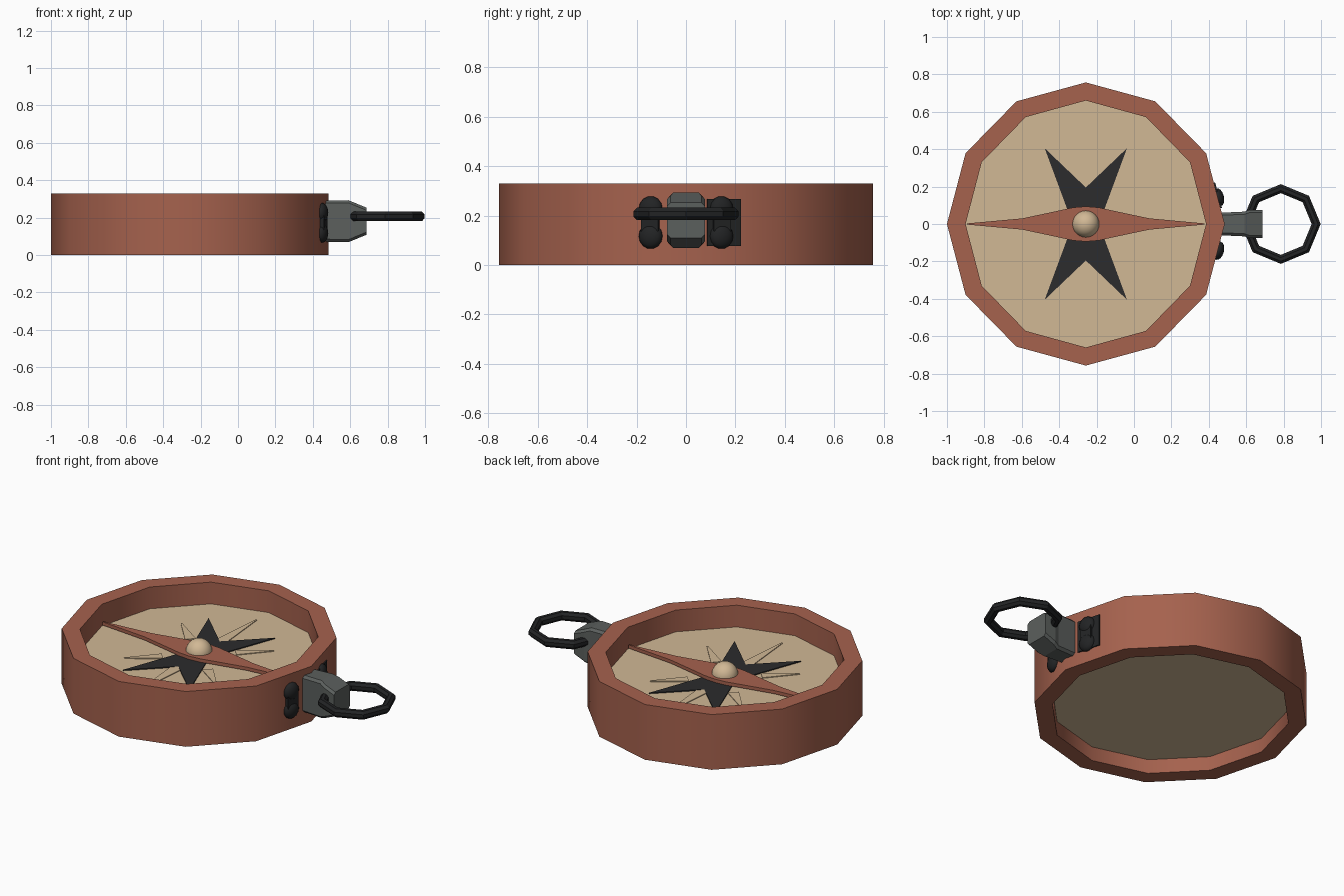
import bpy, bmesh, math
from mathutils import Matrix, Vector

if "Cube" in bpy.data.objects:
    bpy.data.objects.remove(bpy.data.objects["Cube"])

CX = -0.2575          # centre of the compass body


def material(name, rgb):
    m = bpy.data.materials.new(name)
    m.diffuse_color = (*rgb, 1)
    m.use_nodes = True
    m.node_tree.nodes["Principled BSDF"].inputs["Base Color"].default_value = m.diffuse_color
    return m


RED = material("red brown", (0.38, 0.122, 0.076))
TAN = material("parchment tan", (0.64, 0.48, 0.30))
BLACK = material("ink black", (0.025, 0.025, 0.026))
GREY = material("steel grey", (0.105, 0.115, 0.11))
DARK = material("dark iron", (0.016, 0.017, 0.018))


def finish(bm, name, mat, matrix=None, smooth=None):
    bmesh.ops.recalc_face_normals(bm, faces=bm.faces)
    if matrix:
        bm.transform(matrix)
    me = bpy.data.meshes.new(name)
    bm.to_mesh(me)
    bm.free()
    me.materials.append(mat)
    ob = bpy.data.objects.new(name, me)
    bpy.context.collection.objects.link(ob)
    if smooth:
        bpy.ops.object.select_all(action='DESELECT')
        ob.select_set(True)
        bpy.context.view_layer.objects.active = ob
        bpy.ops.object.shade_smooth_by_angle(angle=math.radians(smooth))
    return ob


def prism(name, pts, z0, z1, mat, matrix=None):
    """Extrude a 2D outline from z0 to z1."""
    bm = bmesh.new()
    f = bm.faces.new([bm.verts.new((x, y, z0)) for x, y in pts])
    ext = bmesh.ops.extrude_face_region(bm, geom=[f])
    for v in ext["geom"]:
        if isinstance(v, bmesh.types.BMVert):
            v.co.z = z1
    return finish(bm, name, mat, matrix)


def swept(name, rings, mat, smooth):
    """Join a closed cycle of point loops into a tube."""
    bm = bmesh.new()
    rows = [[bm.verts.new(p) for p in r] for r in rings]
    for a, b in zip(rows, rows[1:] + rows[:1]):
        for i in range(len(a)):
            j = (i + 1) % len(a)
            bm.faces.new((a[i], a[j], b[j], b[i]))
    return finish(bm, name, mat, smooth=smooth)


def ellipse(rx, ry, n=12):
    return [(rx * math.cos(math.tau * i / n), ry * math.sin(math.tau * i / n)) for i in range(n)]


body = Matrix.Translation((CX, 0, 0))

# Twelve-sided case, open in the middle
profile = [(0.7425, 0.757, 0), (0.7425, 0.757, 0.33), (0.643, 0.66, 0.33), (0.643, 0.66, 0)]
swept("case_ring", [[(CX + x, y, z) for x, y in ellipse(rx, ry)] for rx, ry, z in profile], RED, 31)

# Dial plate
prism("dial", ellipse(0.65, 0.667), 0.085, 0.2, TAN, body)

# Four-pointed black star
star = [(0.07, 0), (0.22, 0.405), (0, 0.195), (-0.22, 0.405),
        (-0.07, 0), (-0.22, -0.405), (0, -0.195), (0.22, -0.405)]
prism("black_star", star, 0.197, 0.206, BLACK, body)

# Slim tan spikes: north/south and the flat diagonals
for i, (x, y) in enumerate([(0, 0.54), (0, -0.54), (0.305, 0.27), (-0.305, 0.27),
                            (0.305, -0.27), (-0.305, -0.27)]):
    r, a = math.hypot(x, y), math.atan2(y, x)
    w = 0.036 if x == 0 else 0.03
    s = 0.19 if x == 0 else 0.2
    prism(f"tan_spike_{i + 1}", [(s, -w), (r, -0.004), (r, 0.004), (s, w)], 0.197, 0.2045,
          TAN, body @ Matrix.Rotation(a, 4, 'Z'))

# Needle with concave sides
half = [(0.635, 0.003), (0.34, 0.03), (0.17, 0.066), (0.07, 0.088), (0, 0.094)]
top = half + [(-x, y) for x, y in half[-2::-1]]
prism("needle", top + [(x, -y) for x, y in reversed(top)], 0.208, 0.228, RED, body)

# Centre pivot knob
bm = bmesh.new()
bmesh.ops.create_uvsphere(bm, u_segments=24, v_segments=14, radius=0.072)
finish(bm, "pivot_knob", TAN, Matrix.Translation((CX, 0, 0.222)), smooth=40)

# Grey hinge block: faceted sections along x
bm = bmesh.new()
sections = [(0.455, 0.060, 0.11), (0.59, 0.066, 0.112), (0.62, 0.076, 0.10), (0.688, 0.076, 0.072)]
rows = []
for x, w, h in sections:
    c = 0.014
    outline = [(w, h - c), (w - c, h), (c - w, h), (-w, h - c),
               (-w, c - h), (c - w, -h), (w - c, -h), (w, c - h)]
    rows.append([bm.verts.new((x, y, 0.181 + z)) for y, z in outline])
for a, b in zip(rows, rows[1:]):
    for i in range(8):
        j = (i + 1) % 8
        bm.faces.new((a[i], a[j], b[j], b[i]))
bm.faces.new(rows[0])
bm.faces.new(rows[-1])
finish(bm, "hinge_block", GREY)

# Rounded double-lobed brackets on the two side facets
for side, label in ((1, "back"), (-1, "front")):
    a = side * math.radians(15)
    frame = (Matrix.Translation((0.447, side * 0.142, 0.172)) @ Matrix.Rotation(a, 4, 'Z')
             @ Matrix.Rotation(math.radians(90), 4, 'Y'))
    for k, lobe in ((-1, "upper"), (1, "lower")):
        bm = bmesh.new()
        bmesh.ops.create_uvsphere(bm, u_segments=14, v_segments=8, radius=1)
        finish(bm, f"{label}_bracket_{lobe}_lobe", DARK,
               frame @ Matrix.Translation((k * 0.055, 0, 0.004)) @ Matrix.Diagonal((0.052, 0.05, 0.03, 1)),
               smooth=40)
    prism(f"{label}_bracket_waist", [(-0.06, -0.036), (0.06, -0.036), (0.06, 0.036), (-0.06, 0.036)],
          -0.01, 0.022, DARK, frame)
    if side == 1:   # flat backing plate only on this side
        prism("bracket_plate", [(-0.095, -0.06), (0.095, -0.06), (0.095, 0.082), (-0.095, 0.082)],
              -0.01, 0.008, DARK, frame)

# Octagonal hanging ring
rings = []
for i in range(8):
    a = math.tau * i / 8
    d = Vector((math.cos(a), math.sin(a), 0))
    rings.append([Vector((0.785, 0, 0.207)) + d * (0.189 + 0.026 * math.cos(t)) + Vector((0, 0, 0.027 * math.sin(t)))
                  for t in (math.tau * (k + 0.5) / 8 for k in range(8))])
swept("hanging_ring", rings, DARK, 30)
